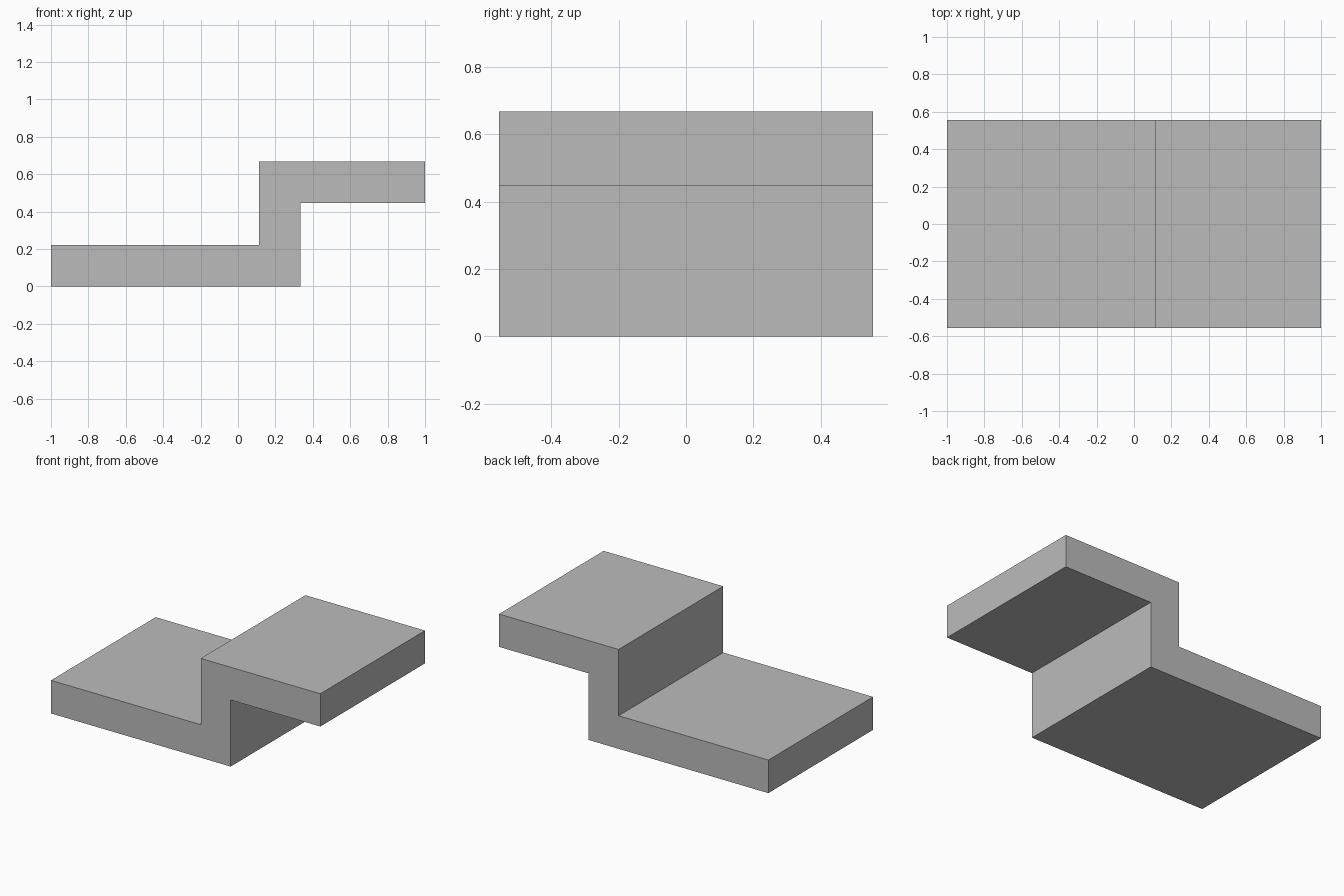
import bpy
import bmesh

cube = bpy.data.objects.get("Cube")
if cube:
    bpy.data.objects.remove(cube, do_unlink=True)

# Plain grey material
grey = bpy.data.materials.new("plain_grey")
grey.use_nodes = True
colour = (0.5, 0.5, 0.5, 1.0)
grey.diffuse_color = colour
grey.node_tree.nodes["Principled BSDF"].inputs["Base Color"].default_value = colour

# Side profile of the stepped slab (x, z), extruded along y
half_depth = 0.555
lower_top, upper_bottom, top = 0.222, 0.447, 0.667
riser_left, riser_right = 0.112, 0.334
profile = [
    (-1, 0), (riser_right, 0), (riser_right, upper_bottom), (1, upper_bottom),
    (1, top), (riser_left, top), (riser_left, lower_top), (-1, lower_top),
]

bm = bmesh.new()
face = bm.faces.new([bm.verts.new((x, -half_depth, z)) for x, z in profile])
extruded = bmesh.ops.extrude_face_region(bm, geom=[face], use_keep_orig=True)
moved = [v for v in extruded["geom"] if isinstance(v, bmesh.types.BMVert)]
bmesh.ops.translate(bm, verts=moved, vec=(0, 2 * half_depth, 0))
bmesh.ops.recalc_face_normals(bm, faces=bm.faces)

mesh = bpy.data.meshes.new("stepped_slab")
bm.to_mesh(mesh)
bm.free()
mesh.materials.append(grey)
slab = bpy.data.objects.new("stepped_slab", mesh)
bpy.context.collection.objects.link(slab)
